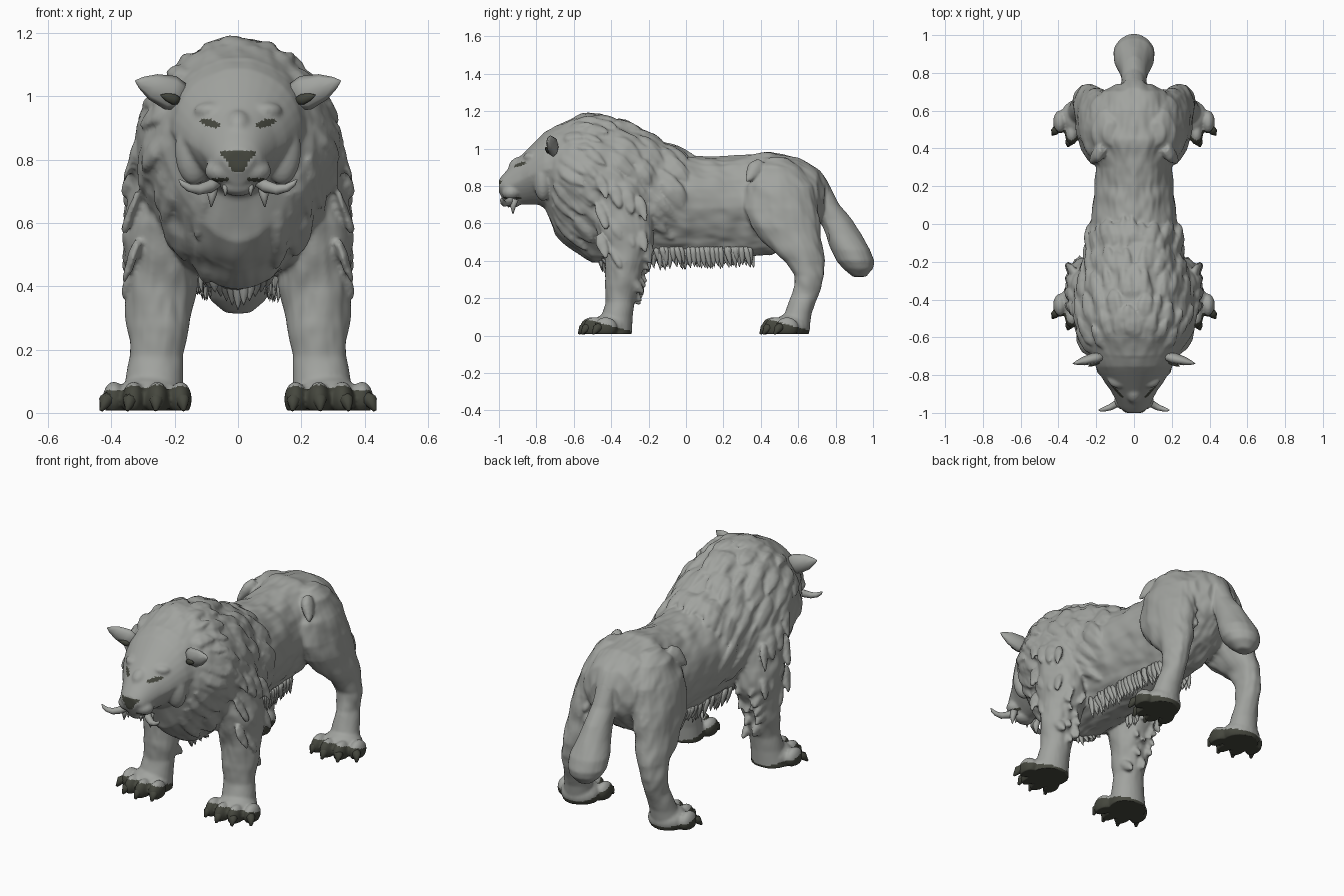
import bpy, bmesh, math, random
from mathutils import Vector, noise

if "Cube" in bpy.data.objects:
    bpy.data.objects.remove(bpy.data.objects["Cube"])

random.seed(4)


def material(name, rgb):
    m = bpy.data.materials.new(name)
    m.diffuse_color = (*rgb, 1)
    m.use_nodes = True
    m.node_tree.nodes["Principled BSDF"].inputs["Base Color"].default_value = m.diffuse_color
    return m


FUR = material("grey fur", (0.36, 0.37, 0.35))
DARK = material("dark paw and nose", (0.06, 0.063, 0.048))


def finish(bm, name, mats):
    bmesh.ops.recalc_face_normals(bm, faces=bm.faces)
    for f in bm.faces:
        f.smooth = True
    me = bpy.data.meshes.new(name)
    bm.to_mesh(me)
    bm.free()
    for m in mats:
        me.materials.append(m)
    ob = bpy.data.objects.new(name, me)
    bpy.context.collection.objects.link(ob)
    return ob


def loft(bm, rings):
    rows = [[bm.verts.new(p) for p in r] for r in rings]
    n = len(rows[0])
    for a, b in zip(rows, rows[1:]):
        for i in range(n):
            bm.faces.new((a[i], a[(i + 1) % n], b[(i + 1) % n], b[i]))
    bm.faces.new(rows[0][::-1])
    bm.faces.new(rows[-1])


def turns(n):
    return [2 * math.pi * i / n for i in range(n)]


def column(bm, secs, s=1):
    """Horizontal oval rings: z, x, y, rx, ry"""
    loft(bm, [[(s * x + rx * math.cos(a), y + ry * math.sin(a), z) for a in turns(24)]
              for z, x, y, rx, ry in secs])


def ball(bm, c, r):
    res = bmesh.ops.create_uvsphere(bm, u_segments=20, v_segments=12, radius=1)
    for v in res["verts"]:
        v.co = Vector(c) + Vector((v.co.x * r[0], v.co.y * r[1], v.co.z * r[2]))


def lock(bm, base, tip, normal, w, t, bulge=0.0):
    """Flat tapered tuft from base to tip"""
    base, tip = Vector(base), Vector(tip)
    d = (tip - base).normalized()
    side = d.cross(Vector(normal)).normalized()
    up = side.cross(d)
    rings = []
    for f, k in ((0, .7), (.3, 1), (.65, .75), (.88, .35), (1, .03)):
        c = base.lerp(tip, f) + up * bulge * math.sin(f * math.pi)
        rings.append([c + side * w * k * math.cos(a) + up * t * k * math.sin(a) for a in turns(8)])
    loft(bm, rings)


def tube(bm, pts, radii, n=12):
    pts = [Vector(p) for p in pts]
    rings = []
    for i, (p, r) in enumerate(zip(pts, radii)):
        d = (pts[min(i + 1, len(pts) - 1)] - pts[max(i - 1, 0)]).normalized()
        u = d.cross(Vector((0, 1, 0.2))).normalized()
        v = d.cross(u)
        rings.append([p + u * r * math.cos(a) + v * r * math.sin(a) for a in turns(n)])
    loft(bm, rings)


# trunk and head sections: y, top, bottom, half width
TRUNK = [(-.77, 1.05, .72, .15), (-.70, 1.125, .54, .24), (-.6, 1.165, .445, .30), (-.5, 1.18, .39, .325),
         (-.4, 1.155, .385, .325), (-.25, 1.10, .395, .285), (-.1, 1.02, .405, .25), (0, .96, .405, .235),
         (.2, .955, .41, .205), (.3, .965, .41, .195), (.45, .985, .43, .23), (.6, .95, .5, .225),
         (.7, .89, .58, .17), (.74, .82, .64, .1)]
HEAD = [(-1.0, .835, .765, .045), (-.975, .865, .72, .075), (-.93, .915, .70, .098), (-.88, .965, .70, .125),
        (-.84, 1.005, .70, .155), (-.79, 1.055, .70, .185), (-.755, 1.09, .68, .205), (-.71, 1.115, .67, .22),
        (-.64, 1.135, .65, .23), (-.5, 1.05, .75, .15)]


def hull(sec, a):
    y, top, bot, hw = sec
    c, sn = math.cos(a), math.sin(a)
    e = .9 if y > -.15 else 1  # flanks are a little slab-sided
    low = max(0, -c) * (.32 if y < -.3 else .2)  # keel-shaped chest
    return Vector((hw * math.copysign(abs(sn) ** e, sn) * (1 - low), y, (top + bot) / 2 + (top - bot) / 2 * c))


def skin(y, a):
    """Point on the trunk surface"""
    y = max(TRUNK[0][0], min(y, TRUNK[-1][0]))
    for p, q in zip(TRUNK, TRUNK[1:]):
        if y <= q[0]:
            f = (y - p[0]) / (q[0] - p[0])
            return hull([u + (v - u) * f for u, v in zip(p, q)], a)


TOES = [(.182, -.48), (.255, -.505), (.33, -.49), (.392, -.43)]
FEET = (0, .97)

# body: overlapping volumes fused into one skin
bm = bmesh.new()
for secs in (TRUNK, HEAD):
    loft(bm, [[hull(sec, a) for a in turns(32)] for sec in secs])
column(bm, [(.92, 0, .62, .03, .03), (.88, 0, .66, .06, .06), (.8, 0, .70, .062, .07), (.7, 0, .745, .062, .075),
            (.62, 0, .798, .068, .09), (.54, 0, .838, .085, .1), (.46, 0, .88, .107, .105),
            (.4, 0, .905, .11, .1), (.36, 0, .92, .09, .08), (.315, 0, .93, .04, .035)])
for s in (1, -1):
    column(bm, [(.95, .19, -.36, .06, .08), (.8, .23, -.36, .1, .14), (.6, .245, -.33, .112, .155),
                (.5, .243, -.315, .117, .145), (.4, .243, -.322, .115, .115), (.3, .248, -.335, .1, .092),
                (.18, .258, -.352, .085, .077), (.1, .265, -.37, .092, .085), (.0, .275, -.38, .105, .09)], s)
    column(bm, [(.95, .12, .48, .04, .06), (.9, .14, .49, .08, .12), (.8, .165, .5, .10, .18),
                (.68, .185, .51, .11, .2), (.58, .205, .53, .105, .185), (.48, .225, .585, .092, .145),
                (.4, .245, .635, .078, .105), (.32, .255, .657, .066, .08), (.22, .262, .637, .062, .07),
                (.12, .272, .60, .075, .072), (.0, .285, .57, .09, .085)], s)
    for off in FEET:
        ball(bm, (s * .28, off - .405, .045), (.11, .10, .075))
        for x, y in TOES:
            ball(bm, (s * x, off + y, .043), (.036, .062, .056))
    # muzzle pads, cheeks, brows, hip tuft
    ball(bm, (s * .05, -.935, .765), (.055, .05, .042))
    ball(bm, (s * .14, -.765, .83), (.06, .05, .11))
    ball(bm, (s * .08, -.82, .955), (.06, .05, .03))
    lock(bm, (s * .165, .40, .93), (s * .235, .32, .82), (s, 0, .3), .04, .03)
    # elbow and thigh feathering
    for i in range(14):
        z = random.uniform(.24, .55)
        x = .25 + random.uniform(-.06, .06)
        b = -.265 - .27 * (.5 - z)
        lock(bm, (s * x, b, z), (s * x, b + .095, z - .08), (s, .1, 0), .035, .03)
    for i in range(6):
        z = .72 - i * .04
        x = .19 + random.uniform(-.05, .05)
        lock(bm, (s * x, .62, z), (s * x, .715, z - .08), (s, 0, 0), .035, .035)
    # mane locks in swept rows over neck, shoulders and flanks
    for row, y0 in enumerate((-.68, -.58, -.45, -.32, -.19)):
        count = 12
        for i in range(count):
            top = 2.5 if row < 3 else 2.0
            a = (i + .5 * (row % 2)) / count * top + random.uniform(-.07, .07)
            y = y0 + .07 * math.cos(a) + random.uniform(-.03, .03)
            L = random.uniform(.15, .25)
            b, t = skin(y, s * a), skin(y + L * .7, s * (a + L * 1.7 * math.sin(a)))
            nrm = Vector((b.x, -.1, b.z - .78)).normalized()
            lift = .014 if row < 3 else .004
            lock(bm, b - nrm * .014, t + nrm * lift, nrm, random.uniform(.03, .055), .02, .005)
    # shoulder locks over the upper foreleg
    for i in range(10):
        z = .86 - .04 * i
        y = -.47 + .07 * (i % 4)
        lock(bm, (s * .315, y, z), (s * .365, y + .05, z - .14), (s, 0, .2), .035, .018)
    # cheek ruff framing the face
    for i in range(9):
        a = .8 + i * .2
        c = Vector((s * .21 * math.sin(a), -.72, .88 + .22 * math.cos(a)))
        out = Vector((s * math.sin(a), 0, math.cos(a)))
        lock(bm, c - out * .03, c + out * .06 + Vector((0, .08, -.05)), out + Vector((0, -1, 0)), .035, .02)
ball(bm, (0, -.925, .715), (.055, .045, .03))
ball(bm, (0, -.965, .815), (.048, .033, .024))
ball(bm, (0, -.87, .90), (.05, .08, .06))
body = finish(bm, "body", [FUR, DARK])
rm = body.modifiers.new("fuse", 'REMESH')
rm.mode = 'VOXEL'
rm.voxel_size = .0085
sm = body.modifiers.new("soften", 'SMOOTH')
sm.factor = .5
sm.iterations = 3
fused = bpy.data.meshes.new_from_object(body.evaluated_get(bpy.context.evaluated_depsgraph_get()))
body.modifiers.clear()
body.data = fused
fused.materials.clear()
fused.materials.append(FUR)
fused.materials.append(DARK)
# combed fur relief, fading out on face, paws and tail
for v, nrm in zip(fused.vertices, [v.normal.copy() for v in fused.vertices]):
    x, y, z = v.co
    k = min(1, max(0, (z - .1) * 6)) * min(1, max(0, (y + .78) * 6)) * (.35 if y > .76 else 1)
    comb = noise.noise(Vector((abs(x) * 12, y * 9 + z * 5, z * 7 - y * 4)))
    fine = noise.noise(Vector((abs(x) * 34, y * 14 + z * 8, z * 12)))
    v.co += nrm * k * (.011 * comb + .005 * fine)
    v.co.z = max(v.co.z, .008)


def is_dark(c, n):
    x, y, z = abs(c.x), c.y, c.z
    if z < .12:  # toes and soles
        front = -.54 if y < 0 else -.54 + FEET[1]
        return z < .014 or z < .09 - .27 * (y - front)
    if y < -.955 and .765 < z < .826 and x < .016 + .7 * (z - .765):  # nose
        return True
    if y < -.88 and abs(z - .742 + .1 * x) < .006 and .03 < x < .085:  # mouth corners
        return True
    ez = z - .916 - .25 * (x - .088)
    return y < -.8 and n.y < 0 and ((x - .088) / .032) ** 2 + (ez / .012) ** 2 < 1  # eyes


for p in fused.polygons:
    p.use_smooth = True
    p.material_index = 1 if is_dark(p.center, p.normal) else 0

# belly fringe and chest tuft
bm = bmesh.new()
for s in (1, -1):
    for i in range(50):
        y = -.21 + i * .0112
        x = .135 - .03 * i / 50 + random.uniform(-.012, .012)
        z = random.uniform(.345, .40) + .015 * i / 50
        lock(bm, (s * x, y, .475), (s * (x - .015), y + random.uniform(0, .03), z), (s, 0, 0), .017, .012)
for i in range(11):
    x = (i - 5) * .02
    lock(bm, (x, -.47, .46), (x * .9, -.42 + random.uniform(-.03, .05), .325 + abs(x) * .7), (0, -1, 0), .02, .014)
finish(bm, "fur_fringe", [FUR])

# ears with small dark inner patch
bm = bmesh.new()
inner = bmesh.new()
for s in (1, -1):
    lock(bm, (s * .165, -.70, .995), (s * .325, -.74, 1.05), (0, -1, 0), .056, .03)
    lock(inner, (s * .185, -.732, .985), (s * .245, -.754, 1.005), (0, -1, 0), .017, .01)
finish(bm, "ears", [FUR])
finish(inner, "ear_inner", [DARK])

# tusks and fangs
bm = bmesh.new()
for s in (1, -1):
    tube(bm, [(s * .06, -.92, .735), (s * .09, -.95, .715), (s * .125, -.97, .706), (s * .155, -.98, .712),
              (s * .175, -.985, .725), (s * .187, -.985, .738)], [.02, .02, .017, .013, .009, .002])
    tube(bm, [(s * .08, -.915, .73), (s * .082, -.925, .69), (s * .085, -.925, .65)], [.02, .015, .002])
    tube(bm, [(s * .04, -.94, .73), (s * .04, -.95, .71), (s * .04, -.95, .685)], [.012, .009, .002])
finish(bm, "tusks", [FUR])

# claws
bm = bmesh.new()
for s in (1, -1):
    for off in FEET:
        for i, (x, y) in enumerate(TOES):
            dx = (-.01, .005, .02, .04)[i]
            tube(bm, [(s * x, off + y - .02, .05), (s * (x + dx * .7), off + y - .05, .038),
                      (s * (x + dx), off + y - .068, .008)], [.026, .022, .006], 8)
finish(bm, "claws", [DARK])
